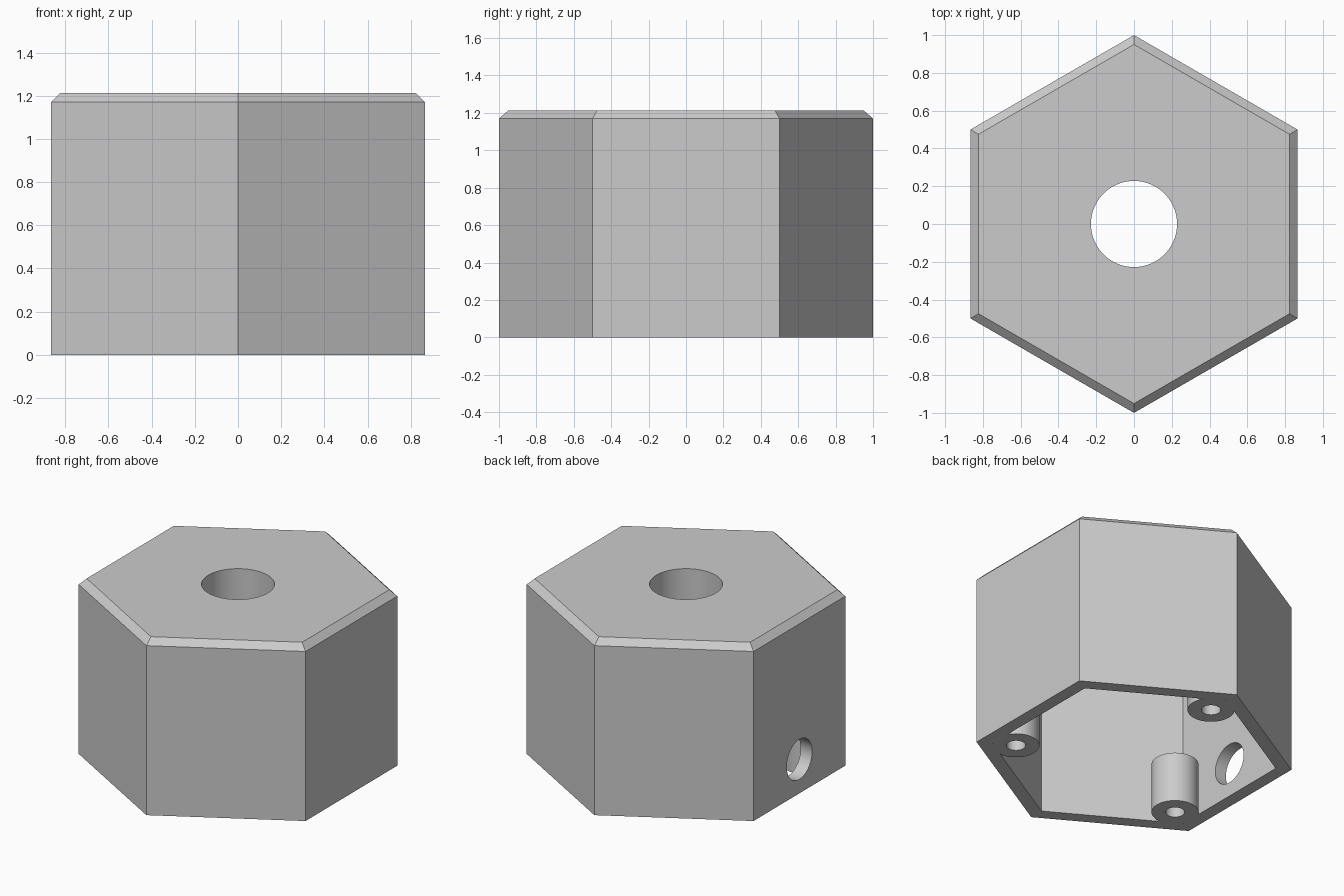
import bpy
import bmesh
from math import cos, sin, pi, radians
from mathutils import Matrix, Vector

HEIGHT = 1.213
CHAMFER = 0.043
CEILING = 0.975

if "Cube" in bpy.data.objects:
    bpy.data.objects.remove(bpy.data.objects["Cube"], do_unlink=True)

grey = bpy.data.materials.new("plain grey")
grey.use_nodes = True
colour = (0.6, 0.6, 0.6, 1)
grey.diffuse_color = colour
grey.node_tree.nodes["Principled BSDF"].inputs["Base Color"].default_value = colour


def add_object(name, bm):
    bmesh.ops.recalc_face_normals(bm, faces=bm.faces)
    mesh = bpy.data.meshes.new(name)
    bm.to_mesh(mesh)
    bm.free()
    mesh.materials.append(grey)
    obj = bpy.data.objects.new(name, mesh)
    bpy.context.collection.objects.link(obj)
    return obj


def cylinder(name, radius, start, end):
    """Round bar running between two points."""
    start, end = Vector(start), Vector(end)
    axis = end - start
    turn = axis.to_track_quat("Z", "Y").to_matrix().to_4x4()
    bm = bmesh.new()
    bmesh.ops.create_cone(bm, cap_ends=True, segments=64, radius1=radius, radius2=radius,
                          depth=axis.length,
                          matrix=Matrix.Translation((start + end) / 2) @ turn)
    return add_object(name, bm)


def combine(target, tool, operation):
    """Apply a boolean and discard the tool."""
    mod = target.modifiers.new(operation, "BOOLEAN")
    mod.operation = operation
    mod.solver = "EXACT"
    mod.object = tool
    bpy.context.view_layer.objects.active = target
    bpy.ops.object.modifier_apply(modifier=mod.name)
    bpy.data.objects.remove(tool, do_unlink=True)


# Hollow hexagonal shell: from the ceiling, down the inside, up the outside
bm = bmesh.new()
profile = [(0.9, CEILING), (0.9, 0), (1, 0), (1, HEIGHT - CHAMFER),
           (1 - CHAMFER / cos(pi / 6), HEIGHT)]
rings = [[bm.verts.new((r * cos(pi / 6 + i * pi / 3), r * sin(pi / 6 + i * pi / 3), z))
          for i in range(6)] for r, z in profile]
for low, high in zip(rings, rings[1:]):
    for i in range(6):
        j = (i + 1) % 6
        bm.faces.new((low[i], low[j], high[j], high[i]))
bm.faces.new(rings[0])
bm.faces.new(rings[-1])
housing = add_object("hexagonal_housing", bm)

# Three screw posts in alternate corners, each with a bore
for angle in (90, 210, 330):
    x, y = 0.75 * cos(radians(angle)), 0.75 * sin(radians(angle))
    combine(housing, cylinder("screw_post", 0.147, (x, y, 0), (x, y, 0.345)), "UNION")
    combine(housing, cylinder("screw_bore", 0.06, (x, y, -0.1), (x, y, 0.5)), "DIFFERENCE")

# Round opening through the roof and cable opening through the right wall
combine(housing, cylinder("roof_opening", 0.228, (0, 0, 0.8), (0, 0, 1.4)), "DIFFERENCE")
combine(housing, cylinder("cable_opening", 0.138, (-1, 0, 0.235), (-0.7, 0, 0.235)), "DIFFERENCE")

# Smooth round walls, crisp edges
bpy.ops.object.select_all(action="DESELECT")
housing.select_set(True)
bpy.context.view_layer.objects.active = housing
bpy.ops.object.shade_smooth_by_angle(angle=radians(25))
